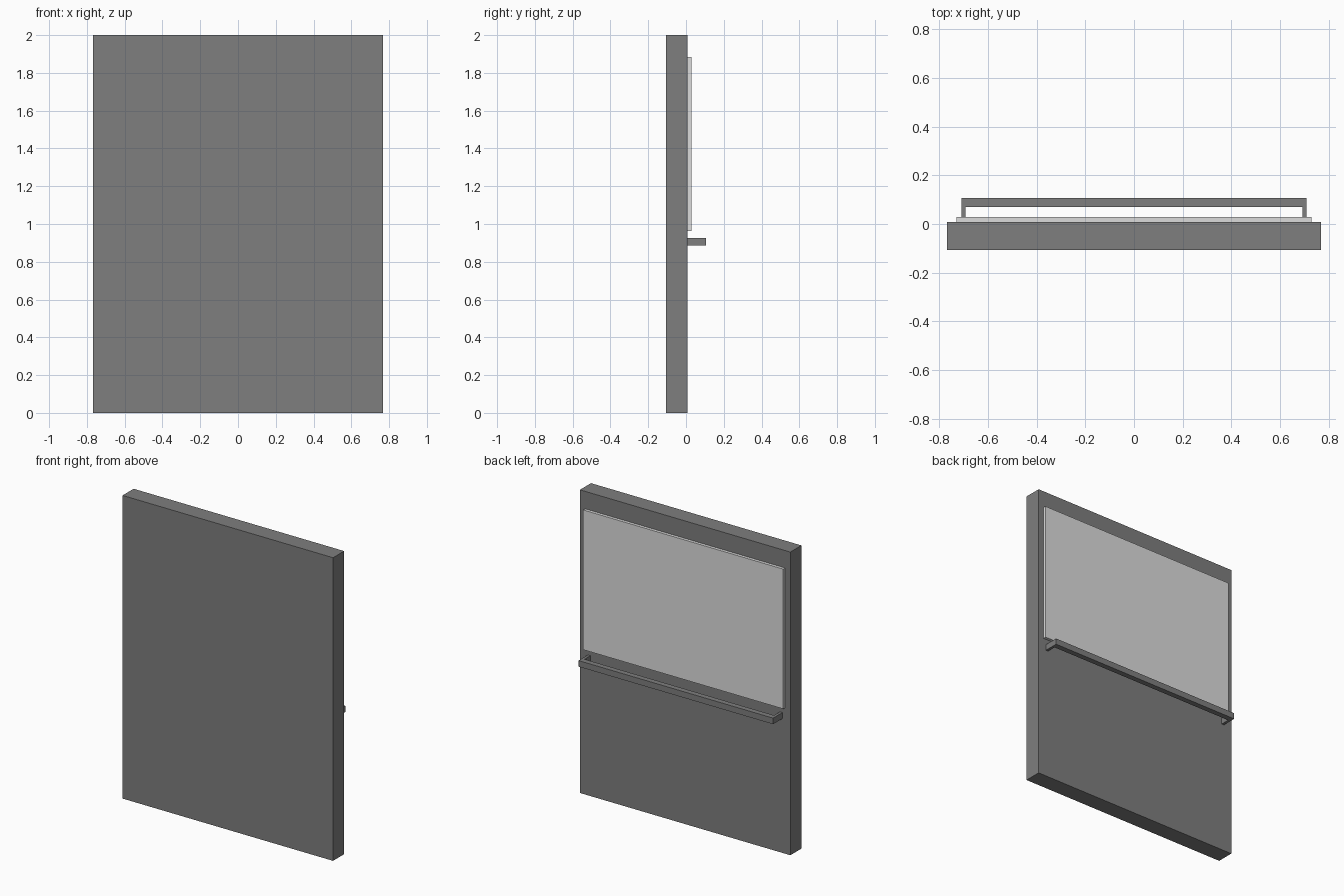
import bpy, bmesh
from mathutils import Vector

if "Cube" in bpy.data.objects:
    bpy.data.objects.remove(bpy.data.objects["Cube"])


def material(name, v):
    m = bpy.data.materials.new(name)
    m.diffuse_color = (v, v, v, 1)
    m.use_nodes = True
    m.node_tree.nodes["Principled BSDF"].inputs["Base Color"].default_value = m.diffuse_color
    return m


dark = material("dark grey", 0.21)
pale = material("pale grey", 0.72)


def box(name, x, y, z, mat):
    """Box spanning the given (min, max) ranges."""
    bm = bmesh.new()
    bmesh.ops.create_cube(bm, size=1)
    for v in bm.verts:
        v.co = Vector([(r[0] + r[1]) / 2 + c * (r[1] - r[0])
                       for r, c in zip((x, y, z), v.co)])
    mesh = bpy.data.meshes.new(name)
    bm.to_mesh(mesh)
    bm.free()
    mesh.materials.append(mat)
    ob = bpy.data.objects.new(name, mesh)
    bpy.context.collection.objects.link(ob)
    return ob


# upright slab
box("wall_panel", (-0.768, 0.768), (-0.106, 0.009), (0, 2), dark)
# pale board on the back
box("board", (-0.73, 0.73), (0.009, 0.029), (0.963, 1.885), pale)
# rail held off the panel by a thin arm at each end
rail_z = (0.886, 0.926)
box("rail", (-0.71, 0.71), (0.07, 0.106), rail_z, dark)
for side, a, b in (("left", -0.71, -0.692), ("right", 0.692, 0.71)):
    box("rail_arm_" + side, (a, b), (0.009, 0.07), rail_z, dark)
